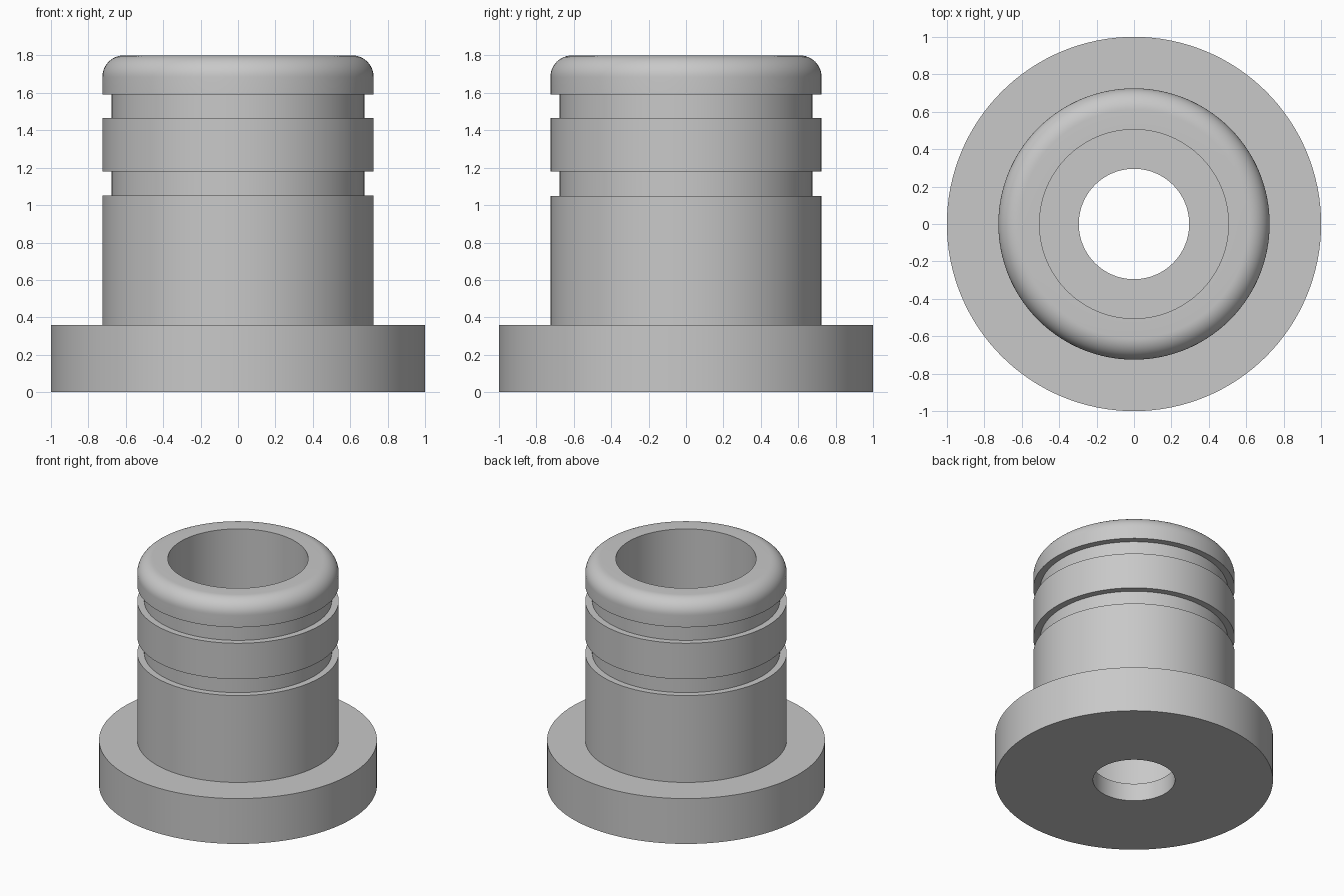
import bpy
import bmesh
from math import sin, cos, pi, radians

SEGMENTS = 128
BASE_R, BODY_R, GROOVE_R = 1.0, 0.725, 0.675
BORE_R, HOLE_R = 0.505, 0.295
BASE_TOP, TOP, STEP_Z, ROUND = 0.36, 1.8, 0.14, 0.115
GROOVES = [(1.05, 1.18), (1.465, 1.592)]

cube = bpy.data.objects.get("Cube")
if cube:
    bpy.data.objects.remove(cube, do_unlink=True)

# Single plain grey
grey = bpy.data.materials.new("plain_grey")
grey.use_nodes = True
colour = (0.58, 0.58, 0.58, 1.0)
grey.diffuse_color = colour
grey.node_tree.nodes["Principled BSDF"].inputs["Base Color"].default_value = colour


def lathe(name, profile):
    """Revolve a closed (radius, height) outline around the z axis."""
    bm = bmesh.new()
    rings = []
    for i in range(SEGMENTS):
        a = 2 * pi * i / SEGMENTS
        rings.append([bm.verts.new((r * cos(a), r * sin(a), z)) for r, z in profile])
    n = len(profile)
    for i, ring in enumerate(rings):
        following = rings[(i + 1) % SEGMENTS]
        for j in range(n):
            k = (j + 1) % n
            bm.faces.new((ring[j], following[j], following[k], ring[k]))
    bmesh.ops.recalc_face_normals(bm, faces=bm.faces)
    mesh = bpy.data.meshes.new(name)
    bm.to_mesh(mesh)
    bm.free()
    mesh.materials.append(grey)
    obj = bpy.data.objects.new(name, mesh)
    bpy.context.collection.objects.link(obj)
    bpy.ops.object.select_all(action="DESELECT")
    obj.select_set(True)
    bpy.context.view_layer.objects.active = obj
    bpy.ops.object.shade_smooth_by_angle(angle=radians(30))
    return obj


# Flange and lower body
profile = [(HOLE_R, 0), (BASE_R, 0), (BASE_R, BASE_TOP), (BODY_R, BASE_TOP)]

# Seal grooves
for low, high in GROOVES:
    profile += [(BODY_R, low), (GROOVE_R, low), (GROOVE_R, high), (BODY_R, high)]

# Rounded lip
for i in range(13):
    a = pi / 2 * i / 12
    profile.append((BODY_R - ROUND + ROUND * cos(a), TOP - ROUND + ROUND * sin(a)))

# Wide bore stepping down to the small through hole
profile += [(BORE_R, TOP), (BORE_R, STEP_Z), (HOLE_R, STEP_Z)]

lathe("flanged_bushing", profile)
